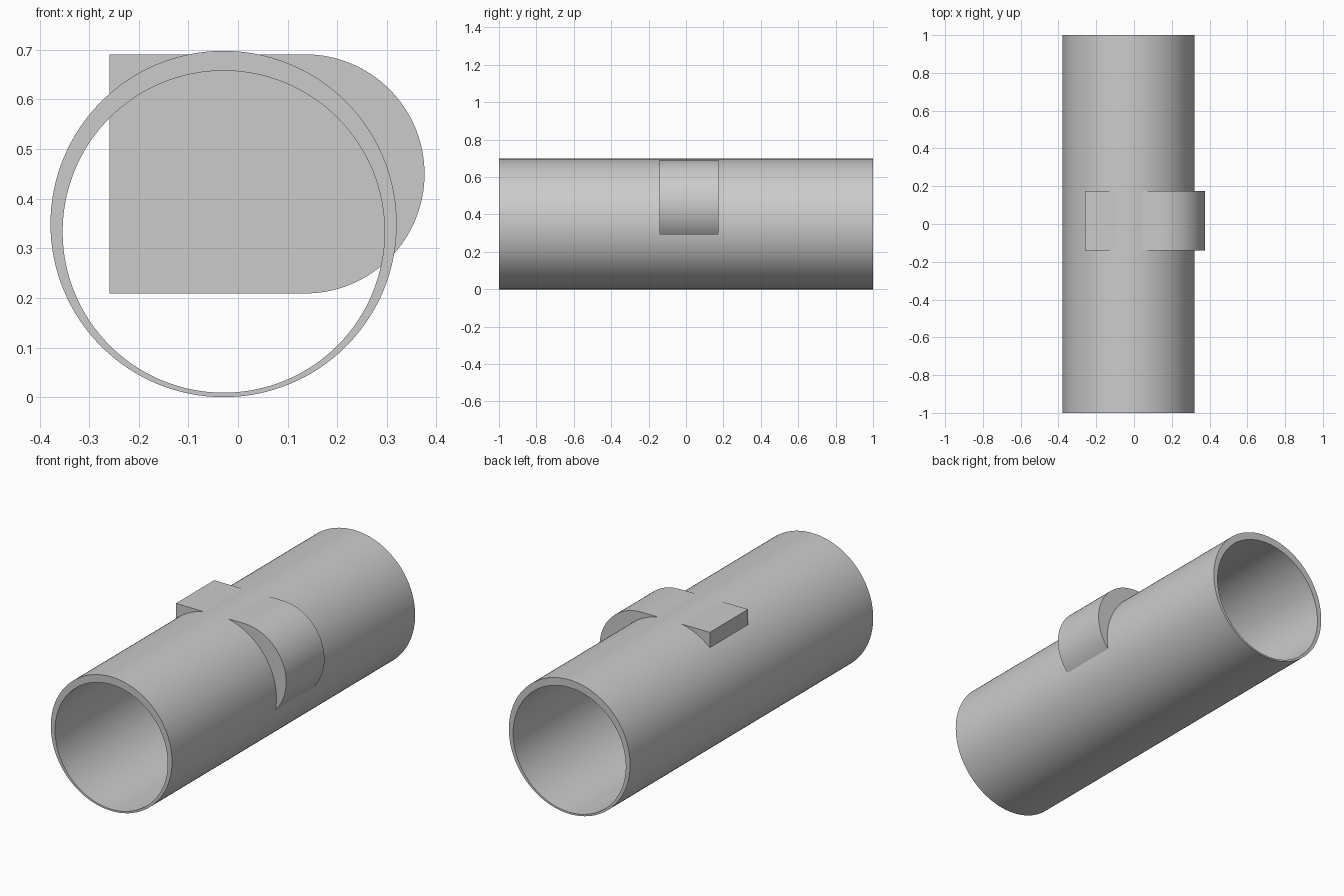
import bpy
import bmesh
from math import cos, sin, pi, radians

cube = bpy.data.objects.get("Cube")
if cube:
    bpy.data.objects.remove(cube, do_unlink=True)

SEGMENTS = 128

grey = bpy.data.materials.new("plain grey")
grey.use_nodes = True
grey.diffuse_color = (0.6, 0.6, 0.6, 1)
grey.node_tree.nodes["Principled BSDF"].inputs["Base Color"].default_value = (0.6, 0.6, 0.6, 1)


def arc(cx, cz, radius, start, end, steps):
    """Points (x, z) along an arc, end point left out."""
    return [(cx + radius * cos(start + (end - start) * i / steps),
             cz + radius * sin(start + (end - start) * i / steps)) for i in range(steps)]


def ring(bm, profile, y):
    return [bm.verts.new((x, y, z)) for x, z in profile]


def bridge(bm, a, b):
    for i in range(len(a)):
        j = (i + 1) % len(a)
        bm.faces.new((a[i], a[j], b[j], b[i]))


def finish(bm, name):
    bmesh.ops.recalc_face_normals(bm, faces=bm.faces)
    mesh = bpy.data.meshes.new(name)
    bm.to_mesh(mesh)
    bm.free()
    mesh.materials.append(grey)
    obj = bpy.data.objects.new(name, mesh)
    bpy.context.collection.objects.link(obj)
    bpy.ops.object.select_all(action="DESELECT")
    obj.select_set(True)
    bpy.context.view_layer.objects.active = obj
    bpy.ops.object.shade_smooth_by_angle(angle=radians(30))
    return obj


# Open tube with a slightly lowered bore, so the wall is thicker on top
outer = arc(-0.029, 0.349, 0.349, 0, 2 * pi, SEGMENTS)
bore = arc(-0.029, 0.3335, 0.3245, 0, 2 * pi, SEGMENTS)
bm = bmesh.new()
loops = [ring(bm, outer, -1), ring(bm, outer, 1), ring(bm, bore, 1), ring(bm, bore, -1)]
for i in range(4):
    bridge(bm, loops[i], loops[(i + 1) % 4])
finish(bm, "tube")

# Cross block with one square end and one half-round end
profile = arc(0.135, 0.45, 0.241, -pi / 2, pi / 2, SEGMENTS // 2)
profile += [(0.135, 0.691), (-0.259, 0.691), (-0.259, 0.209)]
bm = bmesh.new()
front, back = ring(bm, profile, -0.141), ring(bm, profile, 0.174)
bridge(bm, front, back)
bm.faces.new(front)
bm.faces.new(back)
finish(bm, "cross_block")
